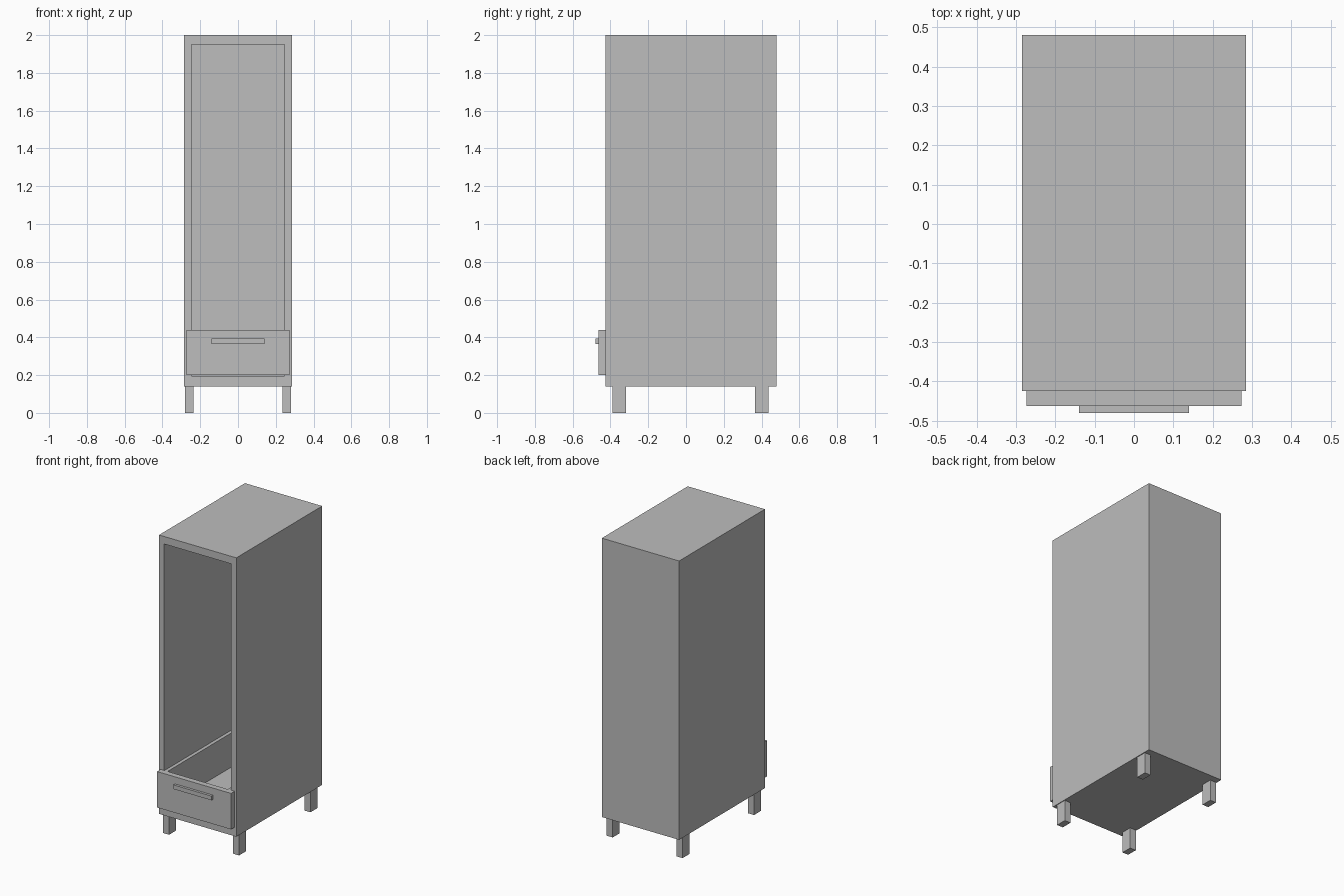
import bpy
import bmesh

cube = bpy.data.objects.get("Cube")
if cube:
    bpy.data.objects.remove(cube, do_unlink=True)

GREY = (0.51, 0.51, 0.51, 1.0)
mat = bpy.data.materials.new("plain_grey")
mat.use_nodes = True
mat.diffuse_color = GREY
mat.node_tree.nodes["Principled BSDF"].inputs["Base Color"].default_value = GREY


def box_mesh(lo, hi):
    """Box between two opposite corners."""
    bm = bmesh.new()
    bmesh.ops.create_cube(bm, size=1)
    for v in bm.verts:
        for i in range(3):
            v.co[i] = lo[i] if v.co[i] < 0 else hi[i]
    return bm


def finish(name, bm):
    bmesh.ops.recalc_face_normals(bm, faces=bm.faces)
    mesh = bpy.data.meshes.new(name)
    bm.to_mesh(mesh)
    bm.free()
    mesh.materials.append(mat)
    obj = bpy.data.objects.new(name, mesh)
    bpy.context.collection.objects.link(obj)
    return obj


def box(name, lo, hi):
    return finish(name, box_mesh(lo, hi))


def extrude(bm, face):
    return bmesh.ops.extrude_discrete_faces(bm, faces=[face])["faces"][0]


# Cabinet shell: a box whose front is inset to a frame and pushed back
W, FRONT, BACK, BASE, TOP = 0.285, -0.425, 0.48, 0.14, 2.0
IN_W, IN_BASE, IN_TOP, IN_BACK = 0.247, 0.195, 1.95, 0.45
bm = box_mesh((-W, FRONT, BASE), (W, BACK, TOP))
bm.normal_update()
opening = extrude(bm, min(bm.faces, key=lambda f: f.normal.y))
for v in opening.verts:
    v.co.x = IN_W if v.co.x > 0 else -IN_W
    v.co.z = IN_TOP if v.co.z > 1 else IN_BASE
inner_back = extrude(bm, opening)
for v in inner_back.verts:
    v.co.y = IN_BACK
finish("cabinet_shell", bm)

# Drawer: front panel, pull and open tray
D_BASE, D_TOP, D_BACK = 0.2, 0.44, 0.44
box("drawer_front", (-0.273, -0.463, D_BASE), (0.273, FRONT, D_TOP))
box("drawer_handle", (-0.14, -0.48, 0.365), (0.14, -0.463, 0.393))
box("drawer_bottom", (-0.222, FRONT, D_BASE), (0.222, D_BACK, 0.212))
box("drawer_back", (-0.222, D_BACK - 0.025, 0.212), (0.222, D_BACK, D_TOP))
for side, x0, x1 in (("right", -0.245, -0.222), ("left", 0.222, 0.245)):
    box(f"drawer_{side}_side", (x0, FRONT, D_BASE), (x1, D_BACK, D_TOP))

# Four square legs
for side, x in (("right", -0.258), ("left", 0.258)):
    for end, y in (("front", -0.353), ("back", 0.4)):
        box(f"{end}_{side}_leg", (x - 0.022, y - 0.036, 0), (x + 0.022, y + 0.036, BASE))
